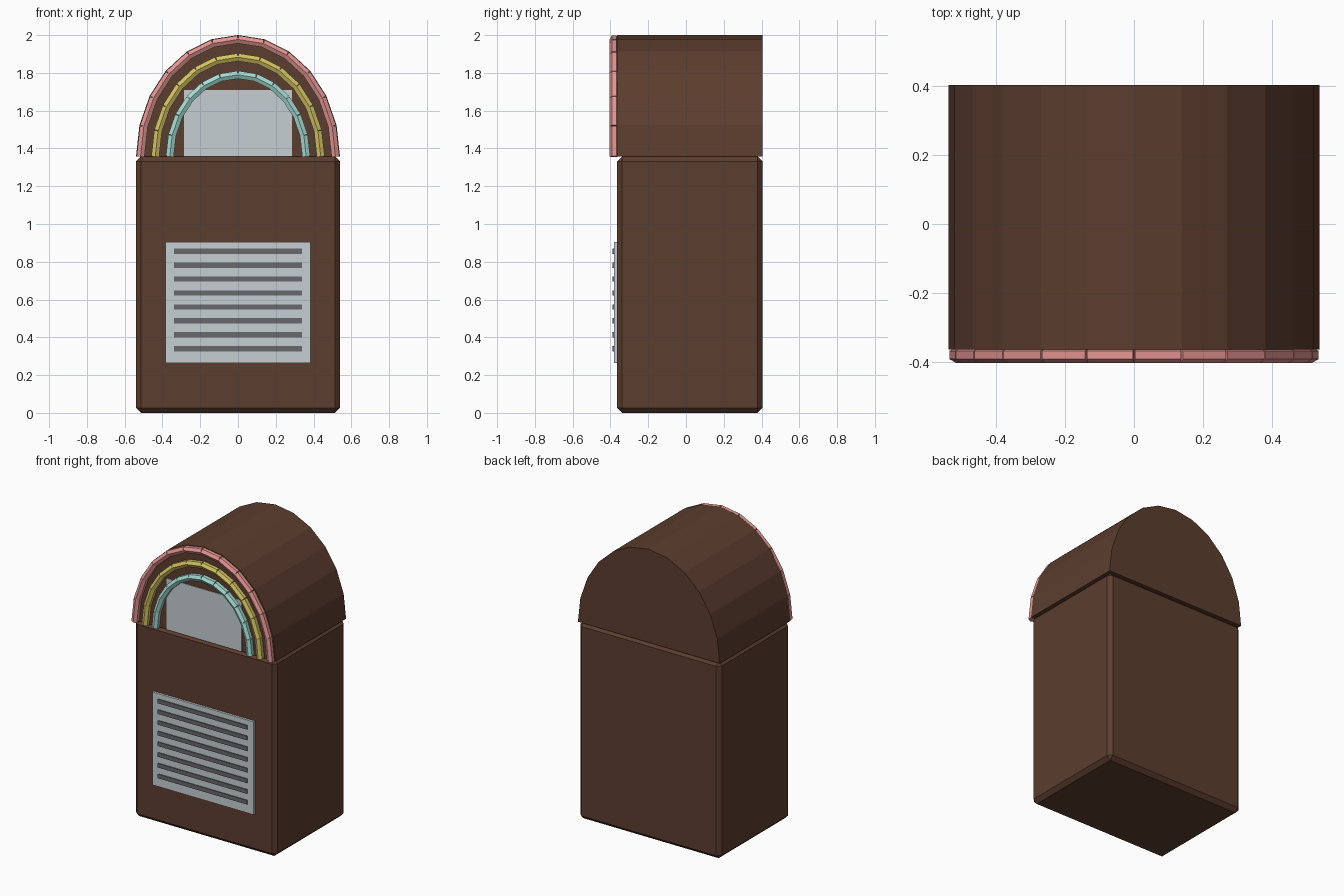
import bpy, math
from mathutils import Vector

if "Cube" in bpy.data.objects:
    bpy.data.objects.remove(bpy.data.objects["Cube"])


def material(name, rgb):
    m = bpy.data.materials.new(name)
    lin = [(c / 255 / 12.92) if c < 10 else ((c / 255 + 0.055) / 1.055) ** 2.4 for c in rgb]
    m.diffuse_color = (*lin, 1)
    m.use_nodes = True
    m.node_tree.nodes["Principled BSDF"].inputs["Base Color"].default_value = m.diffuse_color
    return m


BROWN = material("brown wood", (92, 61, 46))
PINK = material("pink tube", (228, 150, 146))
YELLOW = material("yellow tube", (212, 196, 98))
TEAL = material("teal tube", (165, 220, 210))
SILVER = material("silver panel", (198, 207, 212))
SLOT = material("dark slot", (105, 103, 107))

FRONT, BACK = -0.365, 0.405
SPRING = 1.357          # height where the arch begins
STEPS = 12              # facets over the half arch


def box(name, lo, hi, mat, bevel=0):
    lo, hi = Vector(lo), Vector(hi)
    bpy.ops.mesh.primitive_cube_add(size=1, location=(lo + hi) / 2)
    ob = bpy.context.object
    ob.name = name
    ob.scale = hi - lo
    bpy.ops.object.transform_apply(location=False, rotation=False, scale=True)
    ob.data.materials.append(mat)
    if bevel:
        mod = ob.modifiers.new("bevel", 'BEVEL')
        mod.width = bevel
        mod.segments = 1
    return ob


def arch(rx, rz, y):
    return [Vector((rx * math.cos(math.pi * i / STEPS), y,
                    SPRING + rz * math.sin(math.pi * i / STEPS)))
            for i in range(STEPS + 1)]


# Cabinet with chamfered edges
box("cabinet", (-0.54, FRONT, 0), (0.54, BACK, SPRING), BROWN, 0.026)

# Arched top, a half elliptical prism
front, back = arch(0.54, 0.643, FRONT), arch(0.54, 0.643, BACK)
n = len(front)
faces = [tuple(range(n)), tuple(reversed(range(n, 2 * n)))]
faces += [(i, i + n, (i + 1) % n + n, (i + 1) % n) for i in range(n)]
me = bpy.data.meshes.new("arched_top")
me.from_pydata(front + back, [], faces)
me.materials.append(BROWN)
bpy.context.collection.objects.link(bpy.data.objects.new("arched_top", me))


# Arched tubes made of short straight six-sided rods
def tube(name, rx, rz, mat, r=0.024, sides=6):
    pts = arch(rx, rz, -0.381)
    verts, faces = [], []
    for a, b in zip(pts, pts[1:]):
        base = len(verts)
        q = (b - a).to_track_quat('Z', 'Y')
        for p in (a, b):
            for k in range(sides):
                t = 2 * math.pi * k / sides
                verts.append(p + q @ Vector((r * math.cos(t), r * math.sin(t), 0)))
        for k in range(sides):
            j = (k + 1) % sides
            faces.append((base + k, base + j, base + sides + j, base + sides + k))
        faces.append(tuple(base + k for k in reversed(range(sides))))
        faces.append(tuple(base + sides + k for k in range(sides)))
    me = bpy.data.meshes.new(name)
    me.from_pydata(verts, [], faces)
    me.materials.append(mat)
    bpy.context.collection.objects.link(bpy.data.objects.new(name, me))


tube("outer_tube", 0.516, 0.620, PINK)
tube("middle_tube", 0.438, 0.526, YELLOW)
tube("inner_tube", 0.361, 0.433, TEAL)

# Display window under the arch
box("display_window", (-0.285, FRONT - 0.005, SPRING), (0.285, FRONT + 0.01, 1.71), SILVER)

# Speaker grille with horizontal slots
box("speaker_grille", (-0.385, -0.381, 0.265), (0.385, FRONT + 0.01, 0.905), SILVER)
for i in range(8):
    z = 0.34 + i * 0.0737
    box(f"grille_slot_{i + 1}", (-0.34, -0.388, z - 0.014), (0.34, -0.380, z + 0.014), SLOT)
